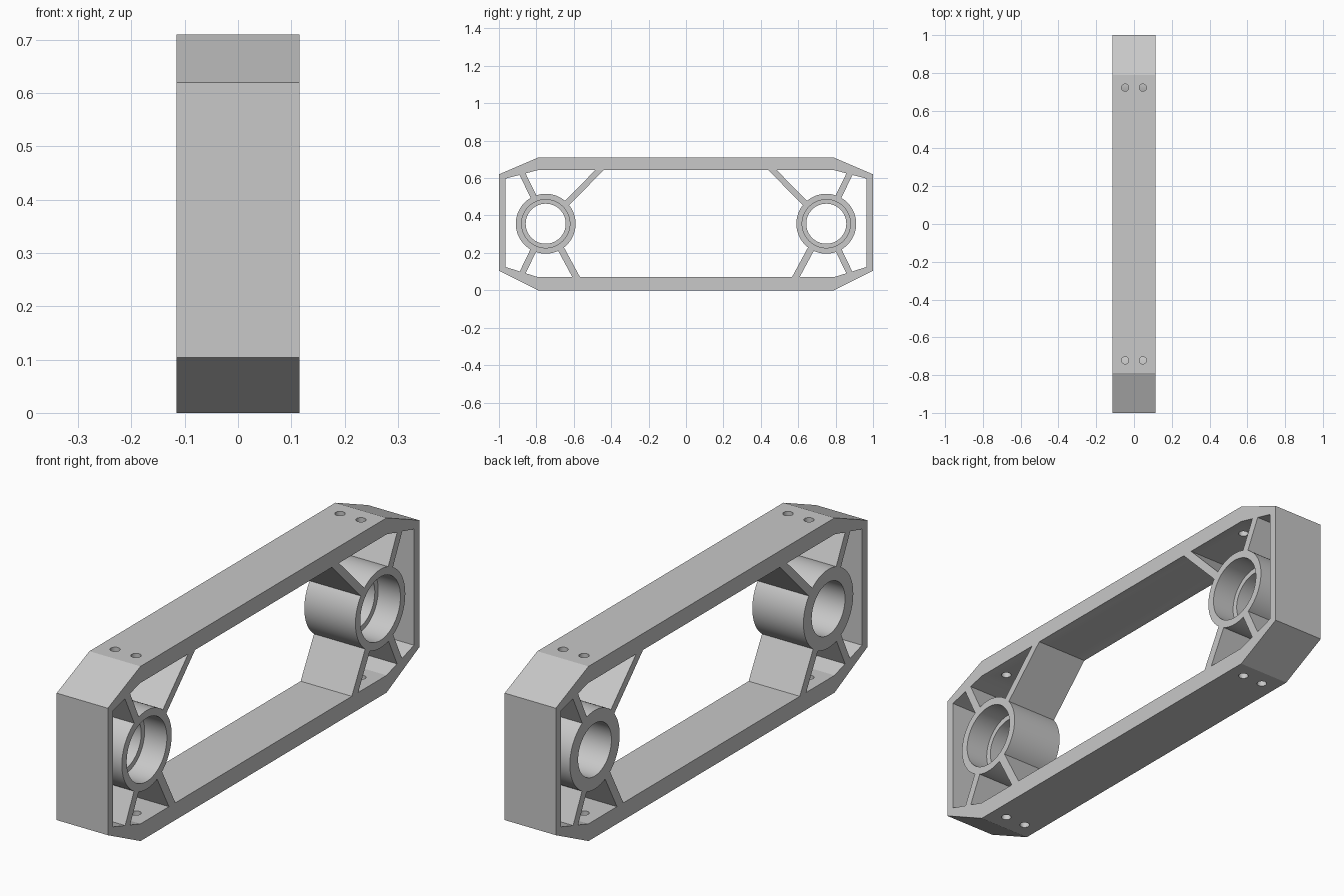
import bpy, bmesh, math
from mathutils import Vector, Matrix

cube = bpy.data.objects.get("Cube")
if cube:
    bpy.data.objects.remove(cube, do_unlink=True)

HALF = 0.115                      # half width along x
BOSS_Y, BOSS_Z = 0.75, 0.356      # bearing boss centre

metal = bpy.data.materials.new("plain_grey")
metal.use_nodes = True
GREY = (0.58, 0.58, 0.58, 1)
metal.diffuse_color = GREY
metal.node_tree.nodes["Principled BSDF"].inputs["Base Color"].default_value = GREY


def finish(bm, name):
    """Turn a bmesh into a shaded object."""
    bmesh.ops.recalc_face_normals(bm, faces=bm.faces)
    mesh = bpy.data.meshes.new(name)
    bm.to_mesh(mesh)
    bm.free()
    mesh.materials.append(metal)
    obj = bpy.data.objects.new(name, mesh)
    bpy.context.collection.objects.link(obj)
    return obj


def activate(obj):
    bpy.ops.object.select_all(action='DESELECT')
    obj.select_set(True)
    bpy.context.view_layer.objects.active = obj


def smooth(obj):
    activate(obj)
    bpy.ops.object.shade_smooth_by_angle(angle=math.radians(15))


def skin_loops(bm, loops):
    """Bridge a cyclic list of closed vertex loops with quads."""
    count = len(loops[0])
    for k, a in enumerate(loops):
        b = loops[(k + 1) % len(loops)]
        for i in range(count):
            j = (i + 1) % count
            bm.faces.new((a[i], a[j], b[j], b[i]))


def mirrored(side):
    """Complete a profile of the +y half, given bottom to top."""
    return side + [(-y, z) for y, z in reversed(side)]


# Outer frame: chamfered hoop
outer = mirrored([(0.79, 0), (1, 0.104), (1, 0.62), (0.79, 0.71)])
inner = mirrored([(0.79, 0.07), (0.966, 0.125), (0.966, 0.597), (0.79, 0.643)])
bm = bmesh.new()
skin_loops(bm, [[bm.verts.new((x, y, z)) for y, z in prof]
                for prof, x in ((outer, -HALF), (outer, HALF), (inner, HALF), (inner, -HALF))])
frame = finish(bm, "frame")

# Screw holes through the top and bottom walls
bm = bmesh.new()
for x in (-0.047, 0.047):
    for y in (-0.722, 0.722):
        bmesh.ops.create_cone(bm, cap_ends=True, segments=32, radius1=0.019, radius2=0.019,
                              depth=1, matrix=Matrix.Translation((x, y, BOSS_Z)))
cutter = finish(bm, "screw_hole_cutter")
cutter.hide_render = True
cut = frame.modifiers.new("screw_holes", 'BOOLEAN')
cut.operation = 'DIFFERENCE'
cut.solver = 'EXACT'
cut.object = cutter
activate(frame)
bpy.ops.object.modifier_apply(modifier=cut.name)
bpy.data.objects.remove(cutter, do_unlink=True)
smooth(frame)


def boss(name, y):
    """Bearing tube with a counterbore on the +x side."""
    bm = bmesh.new()
    steps = [(-HALF, 0.16), (HALF, 0.16), (HALF, 0.129),
             (HALF - 0.1, 0.129), (HALF - 0.1, 0.107), (-HALF, 0.107)]
    angles = [math.tau * i / 72 for i in range(72)]
    skin_loops(bm, [[bm.verts.new((x, y + r * math.cos(a), BOSS_Z + r * math.sin(a)))
                     for a in angles] for x, r in steps])
    smooth(finish(bm, name))


def rib(name, start, end, width):
    """Flat strut from the frame to the boss, sunk slightly into both."""
    a, b = Vector(start), Vector(end)
    along = (b - a).normalized()
    side = Vector((-along.y, along.x)) * width / 2
    a, b = a - along * 0.022, b + along * 0.015
    bm = bmesh.new()
    loops = [[bm.verts.new((x, p.x, p.y)) for p in (a + side, b + side, b - side, a - side)]
             for x in (-HALF, HALF)]
    bm.faces.new(loops[0])
    bm.faces.new(loops[1])
    for i in range(4):
        j = (i + 1) % 4
        bm.faces.new((loops[0][i], loops[0][j], loops[1][j], loops[1][i]))
    finish(bm, name)


# Ribs as (name, frame point, boss point, width) on the +y end
RIBS = [
    ("upper_outer_rib", (0.872, 0.617), (0.815, 0.5), 0.033),
    ("lower_outer_rib", (0.872, 0.098), (0.816, 0.214), 0.033),
    ("lower_inner_rib", (0.588, 0.072), (0.666, 0.217), 0.036),
    ("upper_inner_rib", (0.462, 0.643), (0.635, 0.468), 0.032),
]
for end, s in (("front", -1), ("back", 1)):
    boss(end + "_boss", s * BOSS_Y)
    for name, p, q, width in RIBS:
        rib(end + "_" + name, (s * p[0], p[1]), (s * q[0], q[1]), width)
